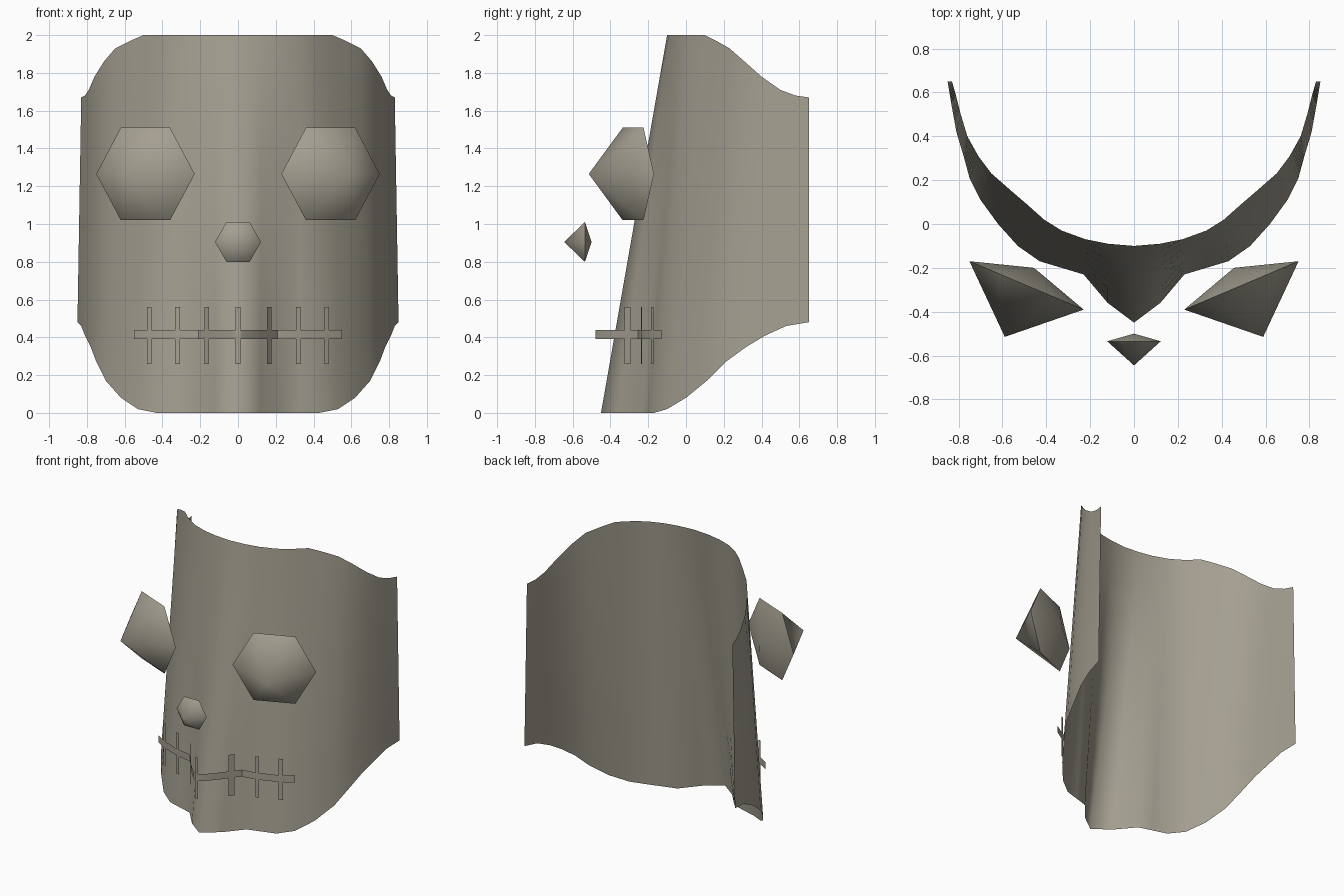
import bpy, math
from mathutils import Vector, Matrix

cube = bpy.data.objects.get("Cube")
if cube:
    bpy.data.objects.remove(cube, do_unlink=True)

stone = bpy.data.materials.new("warm grey")
stone.use_nodes = True
colour = (0.37, 0.345, 0.28, 1)
stone.diffuse_color = colour
stone.node_tree.nodes["Principled BSDF"].inputs["Base Color"].default_value = colour


def make_object(name, verts, faces, smooth_angle):
    mesh = bpy.data.meshes.new(name)
    mesh.from_pydata(verts, [], faces)
    mesh.materials.append(stone)
    obj = bpy.data.objects.new(name, mesh)
    bpy.context.collection.objects.link(obj)
    bpy.ops.object.select_all(action="DESELECT")
    bpy.context.view_layer.objects.active = obj
    obj.select_set(True)
    if smooth_angle is None:
        bpy.ops.object.shade_smooth()
    elif smooth_angle > 0:
        bpy.ops.object.shade_smooth_by_angle(angle=math.radians(smooth_angle))
    return obj


def mirrored(points):
    """Extend a half profile that starts on the centre line to both sides."""
    left = [Vector(p) for p in points]
    right = [Vector((-p.x, *p[1:])) for p in reversed(left[1:])]
    return right + left


def ruled_sheet(name, lower, upper, rows, smooth_angle):
    """Straight-ruled surface between two edges, facing the front."""
    verts = [low.lerp(high, row / rows)
             for row in range(rows + 1) for low, high in zip(lower, upper)]
    count = len(lower)
    faces = []
    for row in range(rows):
        for col in range(count - 1):
            start = row * count + col
            faces.append((start, start + 1, start + count + 1, start + count))
    return make_object(name, verts, faces, smooth_angle)


def gem(name, centre, radius, front, back, turn):
    """Six-sided double pyramid pointing forward, turned about z."""
    spin = Matrix.Rotation(turn, 3, "Z")
    ring = [Vector((radius * math.cos(math.tau * i / 6), 0,
                    radius * math.sin(math.tau * i / 6))) for i in range(6)]
    points = ring + [Vector((0, -front, 0)), Vector((0, back, 0))]
    verts = [Vector(centre) + spin @ p for p in points]
    faces = []
    for i in range(6):
        after = (i + 1) % 6
        faces += [(i, after, 6), (after, i, 7)]
    return make_object(name, verts, faces, 60)


# Curved face plate: half of the upper and lower rims, mirrored
upper_rim = [(0, -.1, 2), (.12, -.09, 2), (.22, -.07, 2), (.33, -.03, 2),
             (.41, .02, 2), (.5, .1, 2), (.57, .16, 1.97), (.65, .23, 1.93),
             (.71, .31, 1.86), (.76, .4, 1.78), (.79, .5, 1.71),
             (.81, .58, 1.68), (.83, .65, 1.67)]
lower_rim = [(0, -.45, 0), (.12, -.36, 0), (.23, -.23, 0), (.33, -.2, 0),
             (.43, -.17, 0), (.53, -.1, .02), (.62, 0, .08), (.7, .11, .17),
             (.75, .21, .27), (.78, .32, .35), (.81, .42, .41),
             (.83, .53, .46), (.85, .65, .48)]
ruled_sheet("face_plate", mirrored(lower_rim), mirrored(upper_rim), 8, None)

# Eyes and nose
for side, label in ((1, "left"), (-1, "right")):
    gem(label + "_eye", (side * .49, -.28, 1.265), .283, .255, .087,
        side * math.atan2(.22, .52))
gem("nose", (0, -.535, .905), .122, .11, .035, 0)

# Mouth: a thin band wrapped in front of the plate
mouth_path = mirrored([(0, -.48), (.04, -.46), (.12, -.37), (.165, -.31),
                       (.21, -.255), (.32, -.237), (.47, -.18), (.55, -.13)])


def mouth_depth(x):
    for a, b in zip(mouth_path, mouth_path[1:]):
        if a.x <= x <= b.x:
            return a.y + (b.y - a.y) * (x - a.x) / (b.x - a.x)


def band(name, xs, bottom, top, depths, smooth_angle):
    lower = [Vector((x, y, bottom)) for x, y in zip(xs, depths)]
    upper = [Vector((x, y, top)) for x, y in zip(xs, depths)]
    return ruled_sheet(name, lower, upper, 1, smooth_angle)


band("mouth_line", [p.x for p in mouth_path], .39, .44,
     [p.y for p in mouth_path], 40)

# Upright stitches across the mouth
half = .0125
for number, x in enumerate((-.47, -.32, -.165, 0, .165, .32, .47)):
    ends = (x - half, x + half)
    depths = [mouth_depth(e) if x else mouth_depth(0) for e in ends]
    band("mouth_stitch_" + str(number + 1), ends, .26, .56, depths, 0)
